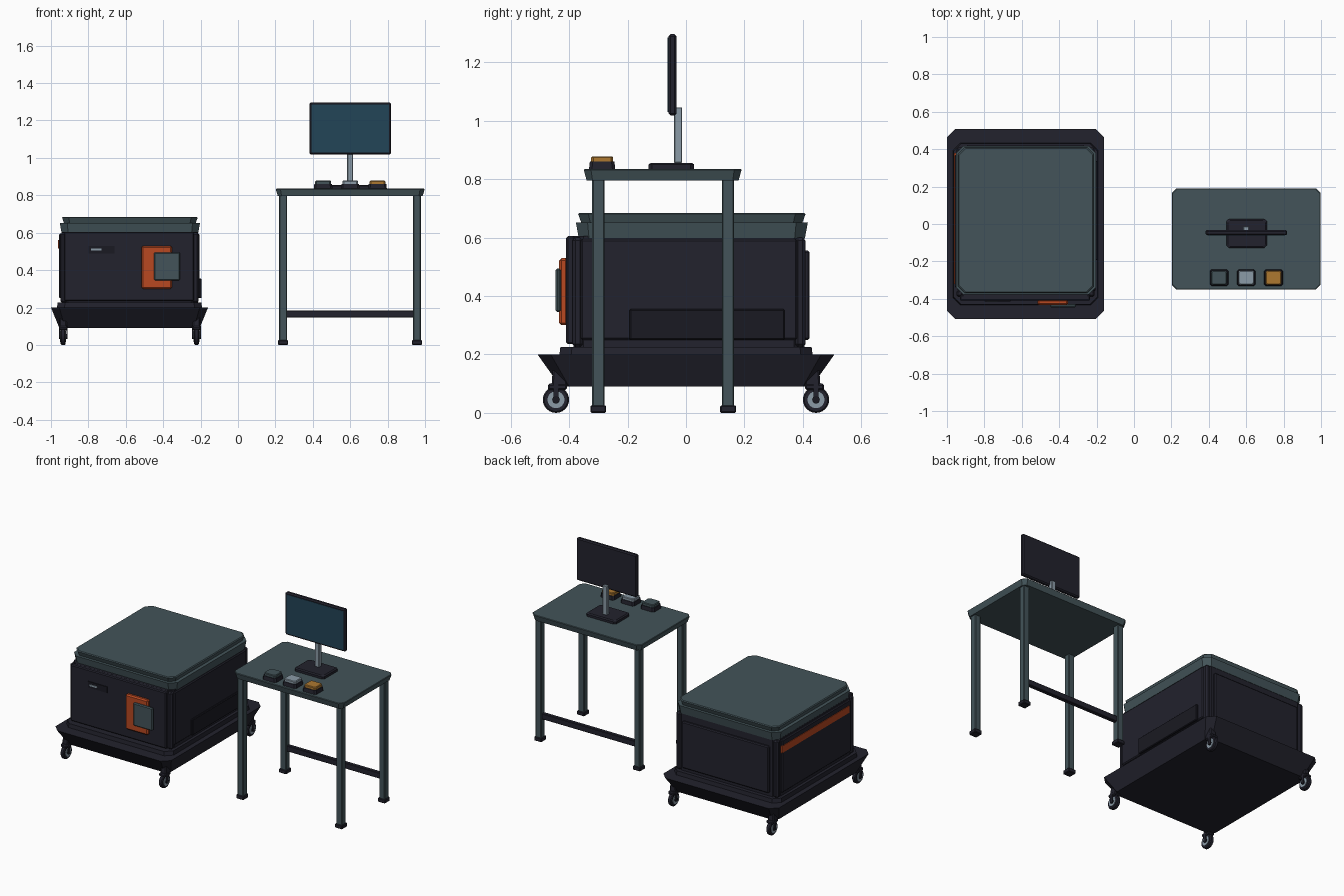
import bpy, bmesh, math
from mathutils import Matrix

if "Cube" in bpy.data.objects:
    bpy.data.objects.remove(bpy.data.objects["Cube"])


def material(name, r, g, b):
    m = bpy.data.materials.new(name)
    m.diffuse_color = (r, g, b, 1)
    m.use_nodes = True
    m.node_tree.nodes["Principled BSDF"].inputs["Base Color"].default_value = (r, g, b, 1)
    return m


DARK = material("charcoal", 0.016, 0.016, 0.026)
BLACK = material("near_black", 0.010, 0.010, 0.016)
TEAL = material("slate_teal", 0.056, 0.088, 0.100)
SILVER = material("cool_silver", 0.26, 0.33, 0.39)
ORANGE = material("burnt_orange", 0.48, 0.065, 0.015)
AMBER = material("amber", 0.42, 0.19, 0.03)
SCREEN = material("screen_blue", 0.016, 0.058, 0.095)


def finish(bm, name, mat):
    bmesh.ops.recalc_face_normals(bm, faces=bm.faces)
    mesh = bpy.data.meshes.new(name)
    bm.to_mesh(mesh)
    bm.free()
    mesh.materials.append(mat)
    ob = bpy.data.objects.new(name, mesh)
    bpy.context.collection.objects.link(ob)
    return ob


def slab(name, mat, cx, cy, layers):
    """Loft of corner-cut rectangles; each layer is (z, half x, half y, corner cut)."""
    bm = bmesh.new()
    rings = []
    for z, hx, hy, c in layers:
        pts = []
        for sx, sy in ((1, 1), (-1, 1), (-1, -1), (1, -1)):
            pair = [(sx * hx, sy * (hy - c)), (sx * (hx - c), sy * hy)]
            pts += pair if sx * sy > 0 else pair[::-1]
        rings.append([bm.verts.new((cx + x, cy + y, z)) for x, y in pts])
    for a, b in zip(rings, rings[1:]):
        for i in range(8):
            j = (i + 1) % 8
            bm.faces.new((a[i], a[j], b[j], b[i]))
    bm.faces.new(rings[0])
    bm.faces.new(rings[-1])
    return finish(bm, name, mat)


def box(name, mat, x, y, z, bevel=0):
    """Box from (low, high) pairs on each axis."""
    bm = bmesh.new()
    bmesh.ops.create_cube(bm, size=1)
    for v in bm.verts:
        v.co = [lo + (hi - lo) * (c + 0.5) for c, (lo, hi) in zip(v.co, (x, y, z))]
    ob = finish(bm, name, mat)
    if bevel:
        mod = ob.modifiers.new("edge", "BEVEL")
        mod.width = bevel
        mod.segments = 1
    return ob


def disc(name, mat, x, y, z, radius, width, bevel=0):
    """Cylinder with its axis along x."""
    bm = bmesh.new()
    bmesh.ops.create_cone(bm, cap_ends=True, segments=24, radius1=radius, radius2=radius,
                          depth=width, matrix=Matrix.Rotation(math.pi / 2, 4, "Y"))
    bmesh.ops.translate(bm, verts=bm.verts, vec=(x, y, z))
    ob = finish(bm, name, mat)
    if bevel:
        mod = ob.modifiers.new("edge", "BEVEL")
        mod.width = bevel
        mod.segments = 1
    return ob


# Cart chassis, plinth and body
CX = -0.58
slab("cart_tray", DARK, CX, 0, [(0.09, 0.375, 0.43, 0.03), (0.2, 0.42, 0.508, 0.045)])
slab("cart_plinth", DARK, CX, 0, [(0.2, 0.388, 0.433, 0.04), (0.226, 0.384, 0.43, 0.04)])
slab("cart_body", DARK, CX, 0.01, [(0.22, 0.365, 0.395, 0.035), (0.605, 0.365, 0.395, 0.035)])

# Two-tier flared lid
LX, LY = -0.578, 0.02
slab("lid_lower", TEAL, LX, LY,
     [(0.598, 0.365, 0.387, 0.035), (0.652, 0.375, 0.397, 0.04)])
slab("lid_upper", TEAL, LX, LY,
     [(0.645, 0.350, 0.376, 0.03), (0.68, 0.362, 0.389, 0.035), (0.685, 0.357, 0.384, 0.035)])

# Corner posts and wall panels
for sx in (-1, 1):
    for sy in (-1, 1):
        px, py = CX + sx * 0.352, 0.01 + sy * 0.381
        box("corner_post", DARK, (px - 0.018, px + 0.018), (py - 0.018, py + 0.018),
            (0.225, 0.6), 0.01)
box("front_panel", DARK, (-0.93, -0.235), (-0.41, -0.38), (0.235, 0.605), 0.006)
box("back_panel", DARK, (-0.895, -0.265), (0.40, 0.423), (0.25, 0.555), 0.006)
box("right_panel", DARK, (-0.958, -0.94), (-0.34, 0.37), (0.25, 0.595), 0.006)
box("left_panel", DARK, (-0.22, -0.205), (-0.36, 0.38), (0.25, 0.595), 0.006)
box("left_hatch", BLACK, (-0.21, -0.194), (-0.193, 0.337), (0.25, 0.355), 0.004)
box("side_stripe", ORANGE, (-0.962, -0.953), (-0.32, 0.38), (0.515, 0.56))

# Front latch and status slot
box("latch_frame", ORANGE, (-0.515, -0.352), (-0.434, -0.405), (0.30, 0.53), 0.008)
box("latch_handle", TEAL, (-0.45, -0.31), (-0.446, -0.428), (0.345, 0.495), 0.006)
box("slot_plate", BLACK, (-0.80, -0.66), (-0.414, -0.408), (0.49, 0.53))
box("slot_light", SILVER, (-0.785, -0.73), (-0.418, -0.412), (0.504, 0.515))

# Swivel casters
for wx in (-0.935, -0.222):
    for sy in (-1, 1):
        wy = sy * 0.445
        disc("caster_tyre", DARK, wx, wy, 0.045, 0.045, 0.026, 0.005)
        disc("caster_rim", SILVER, wx, wy, 0.045, 0.029, 0.032)
        disc("caster_axle", BLACK, wx, wy, 0.045, 0.013, 0.046)
        for side in (-0.02, 0.02):
            box("caster_fork", DARK, (wx + side - 0.003, wx + side + 0.003),
                (wy - 0.009, wy + 0.009), (0.038, 0.1))
        inner = wy - sy * 0.005
        box("caster_crown", DARK, (wx - 0.023, wx + 0.023),
            (inner - 0.033, inner + 0.033), (0.078, 0.1), 0.006)
        slab("caster_stem", DARK, wx, wy - sy * 0.012,
             [(0.095, 0.02, 0.027, 0.006), (0.195, 0.02, 0.02, 0.006)])

# Table
TX, TY = 0.6, -0.08
slab("table_top", TEAL, TX, TY,
     [(0.795, 0.387, 0.26, 0.02), (0.832, 0.398, 0.27, 0.025), (0.835, 0.395, 0.267, 0.025)])
for lx in (0.241, 0.957):
    for ly in (-0.3, 0.144):
        box("table_leg", TEAL, (lx - 0.021, lx + 0.021), (ly - 0.021, ly + 0.021),
            (0.02, 0.8), 0.004)
        box("leg_foot", DARK, (lx - 0.027, lx + 0.027), (ly - 0.027, ly + 0.027),
            (0, 0.026), 0.004)
box("rear_crossbar", DARK, (0.26, 0.94), (0.131, 0.157), (0.146, 0.184), 0.003)

# Monitor on its stand
slab("monitor_foot", DARK, 0.602, -0.05,
     [(0.834, 0.108, 0.078, 0.012), (0.85, 0.108, 0.078, 0.012), (0.856, 0.1, 0.07, 0.012)])
box("monitor_neck", SILVER, (0.584, 0.616), (-0.041, -0.013), (0.855, 1.046), 0.003)
box("monitor_case", DARK, (0.383, 0.819), (-0.06, -0.032), (1.018, 1.296), 0.007)
box("monitor_screen", SCREEN, (0.394, 0.808), (-0.0625, -0.058), (1.03, 1.285))

# Control buttons
for bx, mat in ((0.455, TEAL), (0.6, SILVER), (0.746, AMBER)):
    slab("button_base", DARK, bx, -0.287,
         [(0.834, 0.05, 0.045, 0.01), (0.86, 0.047, 0.042, 0.01)])
    slab("button_cap", mat, bx, -0.287,
         [(0.858, 0.042, 0.038, 0.008), (0.874, 0.042, 0.038, 0.008),
          (0.878, 0.038, 0.034, 0.008)])
